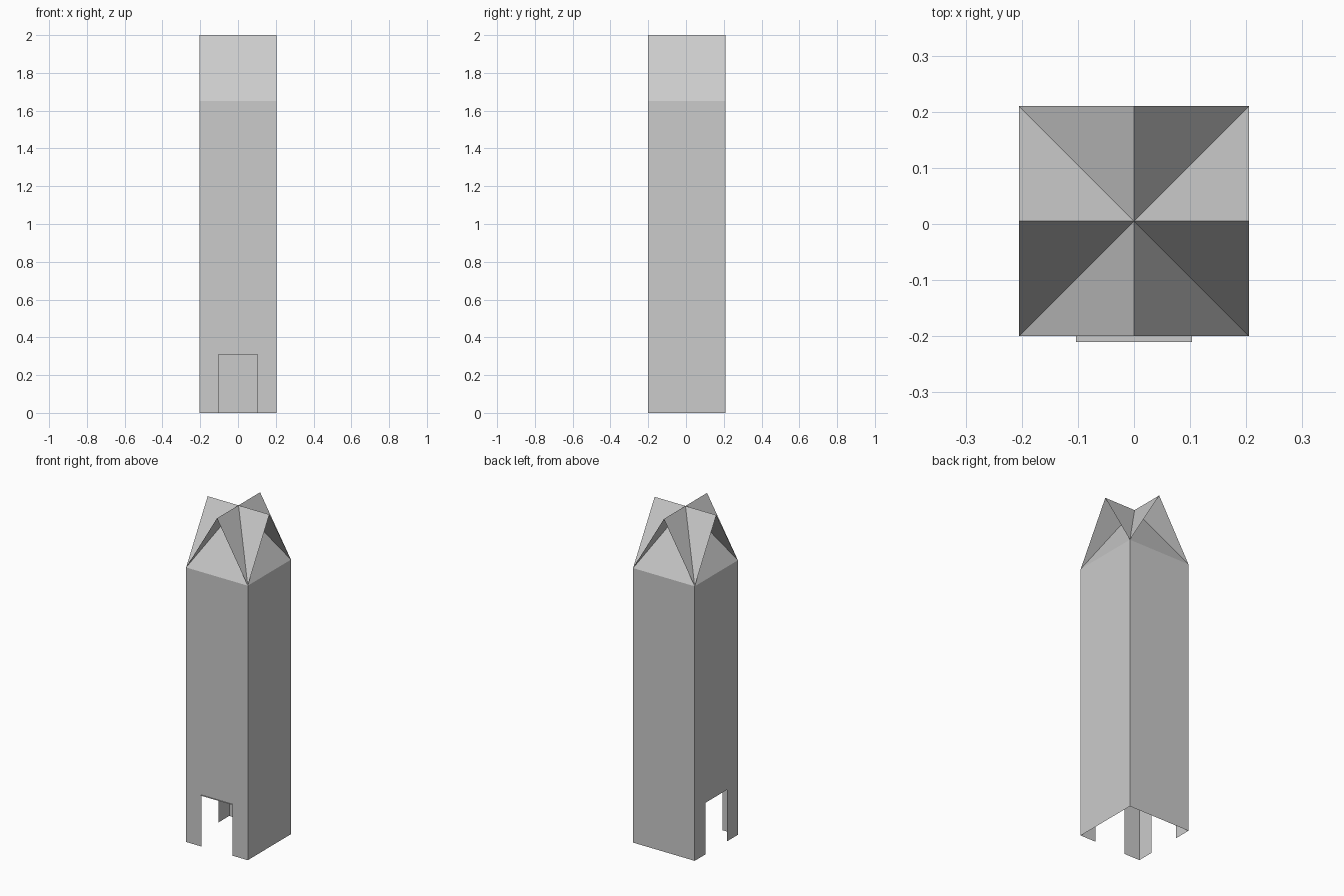
import bpy
import math
from mathutils import Matrix

if "Cube" in bpy.data.objects:
    bpy.data.objects.remove(bpy.data.objects["Cube"])

HALF = 0.205      # half width of the tower
EAVE = 1.65       # top of the walls
RIDGE = 2.0       # height of both ridges
DOOR_W = 0.103    # half width of the doorways
DOOR_H = 0.31     # height of the doorways
CENTRE = Matrix.Translation((0, 0.005, 0))

grey = bpy.data.materials.new("light_grey")
grey.diffuse_color = (0.6, 0.6, 0.6, 1)
grey.use_nodes = True
grey.node_tree.nodes["Principled BSDF"].inputs["Base Color"].default_value = grey.diffuse_color


def sheet(name, verts, faces, angle=0):
    """Flat sheet described facing the front, then turned about z."""
    mesh = bpy.data.meshes.new(name)
    mesh.from_pydata(verts, [], faces)
    mesh.transform(CENTRE @ Matrix.Rotation(math.radians(angle), 4, 'Z'))
    mesh.materials.append(grey)
    obj = bpy.data.objects.new(name, mesh)
    bpy.context.collection.objects.link(obj)
    return obj


def wall(name, angle, doorway):
    outline = [(-HALF, 0)]
    if doorway:
        outline += [(-DOOR_W, 0), (-DOOR_W, DOOR_H), (DOOR_W, DOOR_H), (DOOR_W, 0)]
    outline += [(HALF, 0), (HALF, EAVE), (-HALF, EAVE)]
    sheet(name, [(x, -HALF, z) for x, z in outline], [range(len(outline))], angle)


# Open-bottomed shaft, with doorways in the front and left walls
wall("front_wall", 0, True)
wall("right_wall", 90, False)
wall("back_wall", 180, False)
wall("left_wall", 270, True)

# Two crossing gable roofs with open ends
for name, angle in (("long_roof", 0), ("cross_roof", 90)):
    sheet(name,
          [(-HALF, -HALF, EAVE), (HALF, -HALF, EAVE),
           (HALF, 0, RIDGE), (-HALF, 0, RIDGE),
           (HALF, HALF, EAVE), (-HALF, HALF, EAVE)],
          [(0, 1, 2, 3), (3, 2, 4, 5)], angle)

# Thin ledge above the front doorway
sheet("door_ledge",
      [(-DOOR_W, -HALF - 0.01, DOOR_H), (DOOR_W, -HALF - 0.01, DOOR_H),
       (DOOR_W, -HALF, DOOR_H), (-DOOR_W, -HALF, DOOR_H)],
      [(0, 1, 2, 3)])
